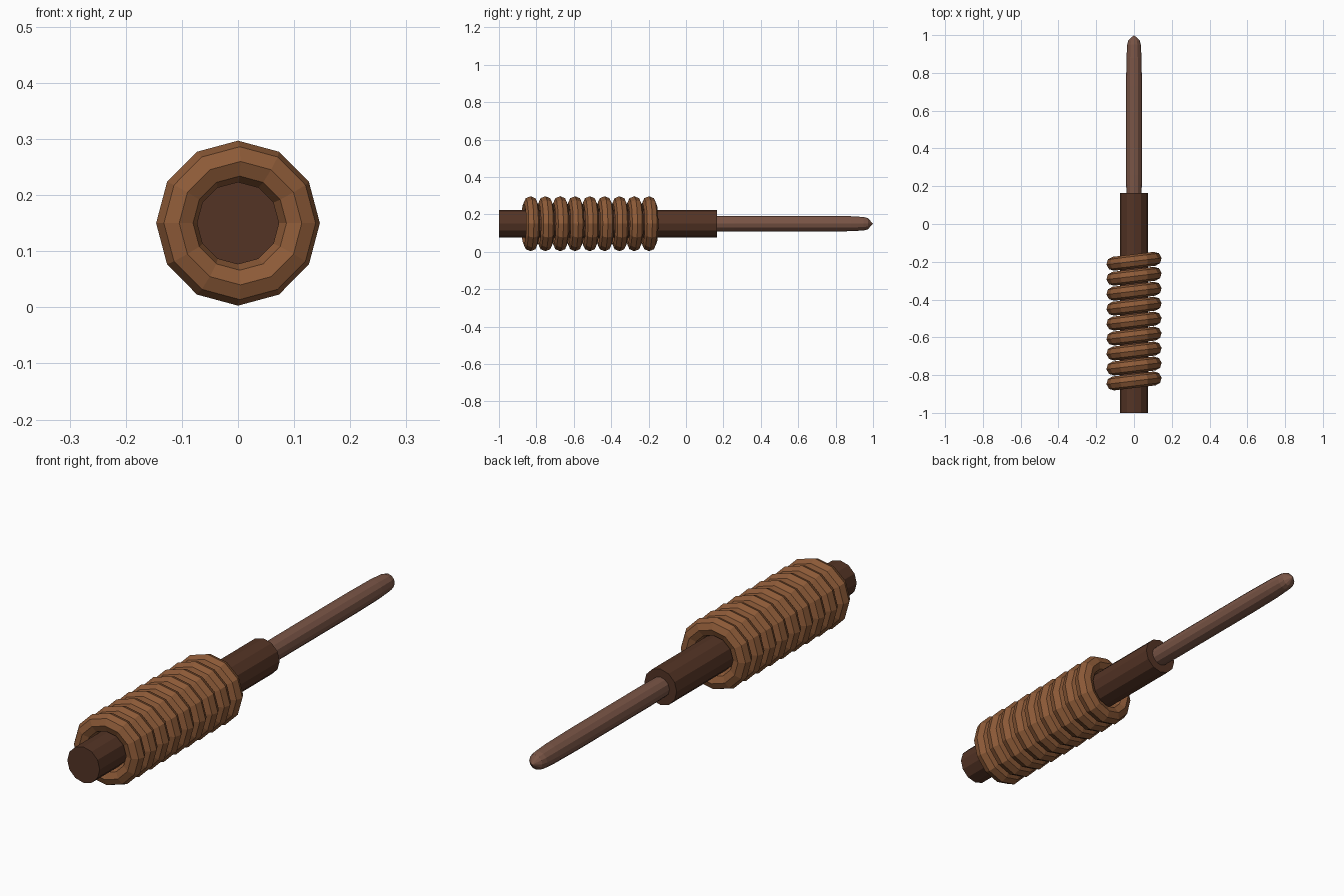
import bpy, bmesh, math

if "Cube" in bpy.data.objects:
    bpy.data.objects.remove(bpy.data.objects["Cube"])

AXIS_Z = 0.15
SIDES = 12


def material(name, rgb):
    lin = [(c / 255 / 12.92) if c / 255 <= 0.04045 else ((c / 255 + 0.055) / 1.055) ** 2.4 for c in rgb]
    m = bpy.data.materials.new(name)
    m.diffuse_color = (*lin, 1)
    m.use_nodes = True
    m.node_tree.nodes["Principled BSDF"].inputs["Base Color"].default_value = m.diffuse_color
    return m


dark_wood = material("dark brown", (84, 52, 37))
wrap_brown = material("warm brown", (142, 91, 56))
rod_brown = material("dusty brown", (122, 85, 70))


def lathe(name, profile, mat):
    """Revolve (y, radius) points around the long axis, with capped ends."""
    bm = bmesh.new()
    rings = []
    for y, r in profile:
        if r == 0:
            rings.append([bm.verts.new((0, y, AXIS_Z))] * SIDES)
        else:
            rings.append([bm.verts.new((r * math.cos(2 * math.pi * i / SIDES), y,
                                        AXIS_Z + r * math.sin(2 * math.pi * i / SIDES)))
                          for i in range(SIDES)])
    for a, b in zip(rings, rings[1:]):
        for i in range(SIDES):
            j = (i + 1) % SIDES
            bm.faces.new(list(dict.fromkeys((a[i], a[j], b[j], b[i]))))
    for ring in (rings[0], rings[-1]):
        if len(set(ring)) > 2:
            bm.faces.new(ring)
    bmesh.ops.recalc_face_normals(bm, faces=bm.faces)
    me = bpy.data.meshes.new(name)
    bm.to_mesh(me)
    bm.free()
    me.materials.append(mat)
    ob = bpy.data.objects.new(name, me)
    bpy.context.collection.objects.link(ob)


# Handle core
lathe("handle_core", [(-1, 0.0735), (0.165, 0.0735)], dark_wood)

# Slim rod with a pointed tip
lathe("rod", [(0.12, 0.040), (0.26, 0.042), (0.73, 0.042), (0.88, 0.040),
              (0.95, 0.036), (0.972, 0.030), (1.0, 0)], rod_brown)

# Nine tilted rings wrapped around the grip
for k in range(9):
    bpy.ops.mesh.primitive_torus_add(
        major_segments=12, minor_segments=8, major_radius=0.11, minor_radius=0.037,
        location=(0, -0.831 + k * 0.0792, AXIS_Z), rotation=(math.pi / 2, 0, 0.12))
    ring = bpy.context.object
    ring.name = f"grip_ring_{k + 1}"
    ring.data.materials.append(wrap_brown)
